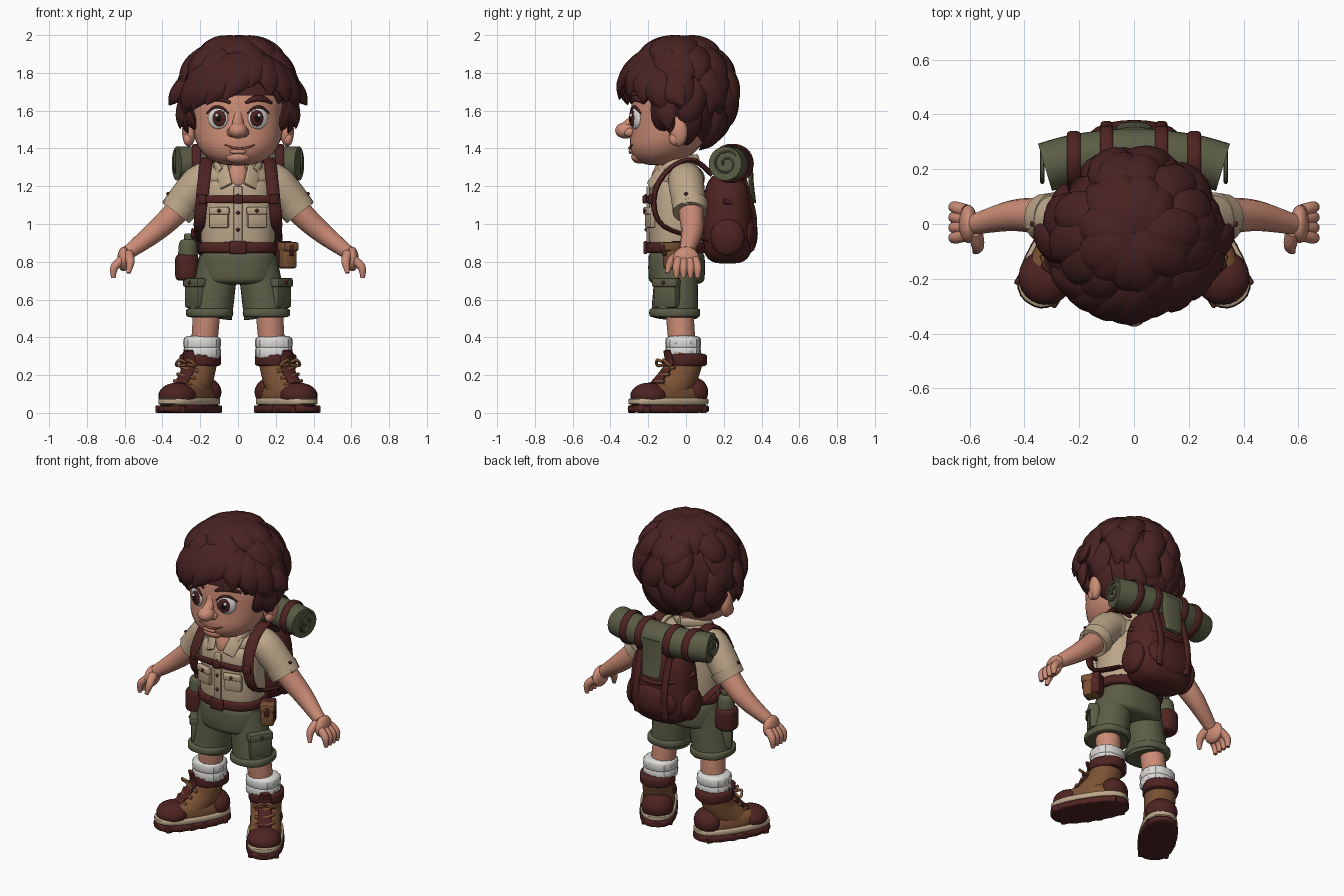
import bpy, bmesh, math, random
from mathutils import Vector, Matrix, Euler

random.seed(4)
if "Cube" in bpy.data.objects:
    bpy.data.objects.remove(bpy.data.objects["Cube"])


def material(name, *rgb):
    mat = bpy.data.materials.new(name)
    mat.use_nodes = True
    mat.diffuse_color = (*rgb, 1)
    mat.node_tree.nodes["Principled BSDF"].inputs["Base Color"].default_value = (*rgb, 1)
    return mat


HAIR = material("dark hair", .065, .016, .016)
STRAP = material("maroon leather", .075, .017, .015)
SKIN = material("warm skin", .6, .26, .18)
SHIRT = material("khaki cloth", .5, .38, .25)
OLIVE = material("olive cloth", .105, .11, .06)
BROWN = material("brown leather", .2, .085, .035)
WHITE = material("white", .72, .7, .68)
BLACK = material("near black", .01, .006, .006)
LIP = material("lip", .33, .09, .06)
SIDE, UP = (1, 0, 0), (0, 0, 1)
made = []


# Shape helpers
def finish(name, bm, mat):
    bmesh.ops.recalc_face_normals(bm, faces=bm.faces)
    for face in bm.faces:
        face.smooth = True
    mesh = bpy.data.meshes.new(name)
    bm.to_mesh(mesh)
    bm.free()
    mesh.set_sharp_from_angle(angle=math.radians(45))
    mesh.materials.append(mat)
    ob = bpy.data.objects.new(name, mesh)
    bpy.context.collection.objects.link(ob)
    made.append(ob)
    return ob


def spline(points, steps, closed):
    points = [Vector(p) for p in points]
    count, path = len(points), []

    def get(i):
        return points[i % count] if closed else points[max(0, min(count - 1, i))]

    for i in range(count if closed else count - 1):
        a, b, c, d = (get(i + k) for k in (-1, 0, 1, 2))
        for k in range(steps):
            t = k / steps
            path.append(b + (c - a) * t / 2 + (a - b * 2.5 + c * 2 - d / 2) * t * t
                        + (b * 3 - a - c * 3 + d) * t ** 3 / 2)
    return path if closed else path + [points[-1]]


def bridge(name, rings, mat, closed=False):
    bm = bmesh.new()
    loops = [[bm.verts.new(p) for p in ring] for ring in rings]
    pairs = list(zip(loops, loops[1:]))
    if closed:
        pairs.append((loops[-1], loops[0]))
    else:
        bm.faces.new(loops[0])
        bm.faces.new(loops[-1])
    for low, high in pairs:
        for i in range(len(low)):
            bm.faces.new((low[i - 1], low[i], high[i], high[i - 1]))
    return finish(name, bm, mat)


def drum(name, loc, size, mat, taper=1, power=2.4, edge=6, rib=0):
    """Upright rounded block; size is half extents, taper is the top's share of the base."""
    rings, sides, levels = [], 32, 8
    for j in range(-levels, levels + 1):
        a = math.pi / 2 * j / (levels + .1)
        height = math.copysign(abs(math.sin(a)) ** (2 / edge), a)
        spread = math.cos(a) ** (2 / edge) * (1 + (taper - 1) * (height + 1) / 2)
        ring = []
        for i in range(sides):
            c, s = math.cos(math.tau * i / sides), math.sin(math.tau * i / sides)
            k = spread * (abs(c) ** power + abs(s) ** power) ** (-1 / power) * (1 - rib * (i % 2))
            ring.append(Vector(loc) + Vector(size) * Vector((c * k, s * k, height)))
        rings.append(ring)
    return bridge(name, rings, mat)


def sweep(name, points, mat, wide=(0, 1, 0), flat=1, sides=14, steps=5, closed=False):
    """Oval tube through (x, y, z, radius); wide is its broad direction."""
    path = spline(points, steps, closed)
    rings, last = [], len(path) - 1
    for i, p in enumerate(path):
        if closed:
            tangent = path[(i + 1) % len(path)] - path[i - 1]
        else:
            tangent = path[min(i + 1, last)] - path[max(i - 1, 0)]
        tangent = tangent.xyz.normalized()
        u = Vector(wide)
        u = (u - tangent * u.dot(tangent)).normalized()
        v = tangent.cross(u) * flat
        angles = [math.tau * j / sides for j in range(sides)]
        rings.append([p.xyz + max(p.w, .001) * (u * math.cos(a) + v * math.sin(a)) for a in angles])
    return bridge(name, rings, mat, closed)


def ball(name, loc, size, mat, turn=0, tilt=0):
    bm = bmesh.new()
    place = Matrix.LocRotScale(Vector(loc), Euler((tilt, 0, turn)), Vector(size))
    bmesh.ops.create_uvsphere(bm, u_segments=24, v_segments=16, radius=1, matrix=place)
    return finish(name, bm, mat)


def box(name, loc, size, mat, turn=0, tilt=0, roll=0, bevel=.008):
    bm = bmesh.new()
    place = Matrix.LocRotScale(Vector(loc), Euler((tilt, roll, turn)), Vector(size))
    bmesh.ops.create_cube(bm, size=1, matrix=place)
    bmesh.ops.bevel(bm, geom=bm.edges[:], offset=bevel, segments=2, affect='EDGES', profile=.5)
    return finish(name, bm, mat)


def button(name, loc, mat=STRAP):
    return ball(name, loc, (.01, .01, .01), mat)


def on_face(x, z, radius, lift=0):
    return (x, -.08 - lift - .21 * math.sqrt(1 - (x / .24) ** 2), z, radius)


# Left-hand parts, mirrored below: eye, brow and ear
turn = math.radians(23)
outward = Vector((math.sin(turn), -math.cos(turn), 0))
eye = Vector((.105, -.265, 1.56))
look = eye - Vector((.012, .004, 0))
ball("left_eye", eye, (.057, .022, .058), WHITE, turn)
ball("left_iris", look + outward * .017, (.04, .01, .043), STRAP, turn)
ball("left_pupil", look + outward * .021, (.022, .009, .024), BLACK, turn)
button("left_eye_glint", look + outward * .024 + Vector((.01, 0, .015)), WHITE)
sweep("left_lash", [on_face(.108 + .058 * k, 1.62 - .035 * k * k, .008 - .004 * k * k, .008)
                    for k in (-1, -.5, 0, .5, 1)], HAIR)
sweep("left_eyebrow", [on_face(.11 + .07 * k, 1.665 - .025 * k * k, .017 - .01 * k * k, .003)
                       for k in (-1, -.5, 0, .5, 1)], HAIR, UP, .6)
ball("left_nostril", (.035, -.3, 1.485), (.024, .03, .024), SKIN)
ball("left_ear", (.26, -.04, 1.49), (.035, .05, .08), SKIN, -.3)
ball("left_ear_lobe", (.265, -.06, 1.45), (.025, .03, .035), SKIN)

# Sleeve, arm and hand
sweep("left_sleeve", [(.13, 0, 1.23, .09), (.2, 0, 1.22, .095), (.32, .02, 1.08, .088)], SHIRT, sides=24)
sweep("left_sleeve_cuff", [(.29, .02, 1.11, .096), (.33, .02, 1.06, .09)], SHIRT, sides=24)
box("left_sleeve_tab", (.365, 0, 1.14), (.02, .04, .09), SHIRT, roll=-.7)
button("left_sleeve_button", (.37, 0, 1.16))
sweep("left_arm", [(.27, .02, 1.13, .07), (.35, .03, 1.04, .066), (.45, .03, .95, .056), (.58, 0, .85, .038)], SKIN)
ball("left_palm", (.605, 0, .815), (.034, .07, .065), SKIN, 0)
for i in range(4):
    y = .037 * i - .05
    sweep("left_finger", [(.615, y * .8, .81, .024), (.655, y, .77, .022), (.66, y, .715, .012)], SKIN)
sweep("left_thumb", [(.58, -.03, .84, .028), (.57, -.08, .8, .023), (.58, -.1, .74, .011)], SKIN)

# Leg, shorts and sock
sweep("left_leg", [(.165, -.04, .58, .07), (.17, -.03, .48, .073), (.18, -.02, .35, .07)], SKIN)
sweep("left_shorts_leg", [(.1, -.05, .82, .11), (.15, -.06, .51, .125)], OLIVE, flat=.95, sides=28)
drum("left_shorts_hem", (.15, -.06, .53), (.125, .135, .025), OLIVE)
hip = math.radians(58)
box("left_cargo_pocket", (.225, -.1, .63), (.14, .06, .15), OLIVE, hip, bevel=.015)
box("left_cargo_flap", (.23, -.105, .69), (.15, .06, .05), OLIVE, hip, bevel=.012)
button("left_cargo_button", (.255, -.12, .69))
for z in (.32, .37):
    drum("left_sock", (.19, -.015, z), (.1, .095, .04), WHITE, edge=4, rib=.06)

# Boot, built straight and then turned outward
boot_start = len(made)
drum("left_outsole", (0, -.11, .022), (.11, .235, .022), STRAP, power=2.6)
drum("left_midsole", (0, -.11, .06), (.107, .232, .02), SHIRT, power=2.6)
drum("left_boot_foot", (0, -.1, .1), (.1, .21, .06), BROWN, .85, edge=3)
sweep("left_boot_shaft", [(0, -.12, .1, .09), (0, -.04, .18, .09), (0, 0, .3, .095)], BROWN, SIDE, sides=24)
ball("left_toe_cap", (0, -.23, .09), (.1, .1, .07), STRAP)
ball("left_heel_patch", (0, .04, .11), (.095, .08, .08), STRAP)
drum("left_boot_collar", (0, 0, .28), (.104, .108, .035), STRAP)
sweep("left_boot_tongue", [(0, -.2, .15, .04), (0, -.11, .25, .04), (0, -.12, .33, .03)], STRAP, SIDE, .4)
for i in range(4):
    y, z = .033 * i - .2, .16 + .036 * i
    sweep("left_lace", [(.055 * k, y + .03 * abs(k), z + .01 * k, .009) for k in (-1, 0, 1)], BROWN, UP)
for x in (-.03, .03):
    sweep("left_lace_bow", [(0, -.13, .26, .008), (x, -.16, .28, .008), (x * 2, -.14, .25, .008)],
          BROWN, (0, .3, 1), closed=True)
for i in range(6):
    for x in (-.1, .1):
        box("left_sole_lug", (x * (1 - .1 * abs(i - 2.5)), .06 - .07 * i, .02), (.03, .04, .04), STRAP)
stance = Matrix.Translation((.2, 0, 0)) @ Matrix.Rotation(math.radians(32), 4, 'Z')
for ob in made[boot_start:]:
    ob.data.transform(stance)

# Shirt pocket, collar and shoulder strap
box("left_chest_pocket", (.1, -.19, 1.03), (.105, .03, .1), SHIRT, .28)
box("left_pocket_flap", (.1, -.2, 1.07), (.11, .03, .04), SHIRT, .28)
button("left_pocket_button", (.1, -.215, 1.07))
box("left_collar_flap", (.075, -.155, 1.25), (.075, .02, .13), SHIRT, .4, -.45, .45)
sweep("left_collar_band", [(.09, -.13, 1.27, .03), (.11, -.05, 1.32, .03), (0, .06, 1.34, .03)], SHIRT, UP, .5)
sweep("left_shoulder_strap", [(.165, .14, 1.26, .034), (.165, .03, 1.34, .034), (.175, -.1, 1.28, .034),
                              (.19, -.17, 1.14, .034), (.205, -.12, .99, .03), (.2, .12, .91, .02)],
      STRAP, (1, .25, 0), .4)
box("left_strap_buckle", (.19, -.18, 1.13), (.05, .03, .05), STRAP, .5)

# Pack straps, side pocket and bedroll ends
for x in (.1, .22):
    y = .26 - x * x / 2
    circle = [math.tau * k / 8 for k in range(8)]
    sweep("left_roll_strap", [(x, y + .096 * math.cos(a), 1.32 + .096 * math.sin(a), .024) for a in circle],
          STRAP, SIDE, .35, closed=True)
sweep("left_pack_strap", [(.1, .31, 1.24, .022), (.1, .365, 1.03, .022), (.1, .35, .86, .022)], STRAP, SIDE, .5)
ball("left_pack_side_pocket", (.19, .22, .93), (.045, .09, .1), STRAP)
spiral = [(k, .075 - .006 * k) for k in range(11)]
sweep("left_roll_spiral", [(.335, .21 + r * math.cos(a), 1.32 + r * math.sin(a), .008) for a, r in spiral],
      OLIVE, SIDE, sides=6)

# Mirror everything so far to the right
for ob in made:
    mesh = ob.data.copy()
    mesh.transform(Matrix.Diagonal((-1, 1, 1, 1)))
    mesh.flip_normals()
    twin = bpy.data.objects.new(ob.name.replace("left", "right"), mesh)
    bpy.context.collection.objects.link(twin)

# Head with its jaw pushed forward, nose and mouth
head = drum("head", (0, -.08, 1.57), (.24, .21, .26), SKIN, power=2.1, edge=2.6)
for vert in head.data.vertices:
    vert.co.y -= .35 * max(0, 1.5 - vert.co.z)
ball("chin", (0, -.245, 1.355), (.07, .045, .035), SKIN)
drum("neck", (0, -.04, 1.28), (.08, .08, .1), SKIN)
ball("nose_tip", (0, -.32, 1.495), (.05, .055, .043), SKIN)
sweep("nose_bridge", [(0, -.265, 1.6, .025), (0, -.28, 1.55, .028), (0, -.32, 1.505, .035)], SKIN)
sweep("mouth", [on_face(.01 + .08 * k, 1.4 + .02 * k * k, .006 - .003 * k * k, .01) for k in (-1, -.5, 0, .5, 1)],
      LIP, UP)
ball("lower_lip", (0, -.292, 1.383), (.045, .012, .012), SKIN)

# Torso, belt and shorts seat
drum("shirt", (0, -.05, 1.04), (.2, .15, .2), SHIRT, .95)
ball("shirt_shoulders", (0, -.03, 1.24), (.19, .13, .09), SHIRT)
ball("open_neck", (0, -.14, 1.26), (.05, .04, .08), SKIN, 0, -.35)
box("button_placket", (0, -.2, 1.05), (.045, .02, .3), SHIRT)
for i in range(3):
    button("shirt_button", (0, -.21, .97 + .09 * i))
sweep("chest_strap", [(x, -.21 + x * x, 1.13, .02) for x in (-.19, -.1, .1, .19)], STRAP, UP, .5)
box("chest_buckle", (0, -.22, 1.13), (.05, .02, .045), STRAP)
drum("shorts_seat", (0, -.05, .77), (.2, .15, .09), OLIVE)
drum("belt", (0, -.05, .875), (.21, .16, .033), STRAP)
box("belt_buckle", (0, -.215, .875), (.09, .02, .07), STRAP)

# Backpack and bedroll
drum("backpack", (0, .22, 1.03), (.22, .145, .24), STRAP, .85, 2.6, 3.4)
ball("pack_front_pocket", (0, .325, .95), (.16, .055, .11), STRAP)
sweep("pack_lid_seam", [(.2 * k, .35 - .15 * k ** 4, 1.07 + .05 * k * k, .014) for k in (-1, -.7, 0, .7, 1)], STRAP, UP)
sweep("bedroll", [(x, .26 - x * x / 2, 1.32, .09) for x in (-.325, -.2, 0, .2, .325)], OLIVE, sides=28)
sweep("bedroll_flap", [(0, .34, 1.34, .07), (0, .345, 1.22, .07), (0, .36, 1.11, .06)], OLIVE, SIDE, .2)

# Belt bottle and pouch
drum("bottle", (-.265, -.03, .86), (.055, .055, .06), OLIVE, .85, 2, 4)
drum("bottle_cap", (-.26, -.03, .93), (.025, .025, .02), OLIVE)
drum("bottle_holder", (-.27, -.03, .77), (.063, .066, .07), STRAP)
sweep("bottle_loop", [(-.24, -.04 + .04 * k, .97 - .04 * k * k, .008) for k in (-1, 0, 1)], STRAP, SIDE)
box("belt_pouch_back", (.245, -.04, .84), (.09, .06, .14), STRAP, .5, bevel=.015)
box("belt_pouch", (.26, -.07, .83), (.08, .09, .13), BROWN, .5, bevel=.015)
box("belt_pouch_flap", (.263, -.075, .88), (.09, .1, .05), BROWN, .5, bevel=.014)
box("belt_pouch_tab", (.285, -.115, .86), (.025, .02, .06), STRAP, .5)

# Hair: a cap, open over the face, covered with tapered locks
centre, radii = Vector((0, -.03, 1.68)), Vector((.29, .275, .28))
cap = ball("hair_cap", centre, radii, HAIR)
bm = bmesh.new()
bm.from_mesh(cap.data)
spots = [(face, face.calc_center_median()) for face in bm.faces]
opening = [f for f, p in spots if (p.z < 1.59 and p.y < .02) or (p.z < 1.7 and p.y < -.12)]
bmesh.ops.delete(bm, geom=opening, context='FACES')
bm.to_mesh(cap.data)
bm.free()


def dome(turn, rise, scale):
    turn, rise = math.radians(turn), math.radians(rise)
    flat = math.cos(rise)
    return centre + scale * radii * Vector((flat * math.sin(turn), -flat * math.cos(turn), math.sin(rise)))


def lock(start, high, end, low, radius, flick=1.06):
    """Lock of hair over the cap from one turn and rise to another; flick lifts its tip."""
    points = []
    for i in range(6):
        t = i / 5
        scale = .95 + (flick - .95) * t * t + .05 * math.sin(t * math.pi)
        width = radius * math.sqrt(math.sin(math.pi * (.1 + .9 * t)) + .01)
        points.append((*dome(start + (end - start) * t, high + (low - high) * t, scale), width))
    first, middle, tip = (Vector(points[i][:3]) for i in (0, 2, -1))
    sweep("hair_lock", points, HAIR, (tip - first).cross(middle - centre), .5, 10)


for row in range(5):
    arc = min(180, 190 - 25 * row)
    count, top = arc // 15, 98 - 27 * row
    for i in range(count):
        turn = 180 - arc + 2 * arc * (i + .5) / count + random.uniform(-5, 5)
        low = max(top - 58, -64) + random.uniform(-6, 6)
        lock(turn, top, turn + random.uniform(-24, 24), low, .09 - .007 * row, random.uniform(1.03, 1.1))

# Swept fringe from a parting, then flicked side locks
for i in range(4):
    lock(25 - 15 * i, 62 - 5 * i, -12 - 18 * i, -3 - 5 * i, .085, 1.2 - .02 * i)
    lock(28 + 8 * i, 60 - 6 * i, 10 + 21 * i, 8 - 7 * i, .08, 1.16)
for side in (-1, 1):
    lock(60 * side, 20, 80 * side, -38, .06, 1.18)
    lock(72 * side, 22, 92 * side, -8, .07, 1.27)
    lock(70 * side, 5, 78 * side, -30, .06, 1.25)
